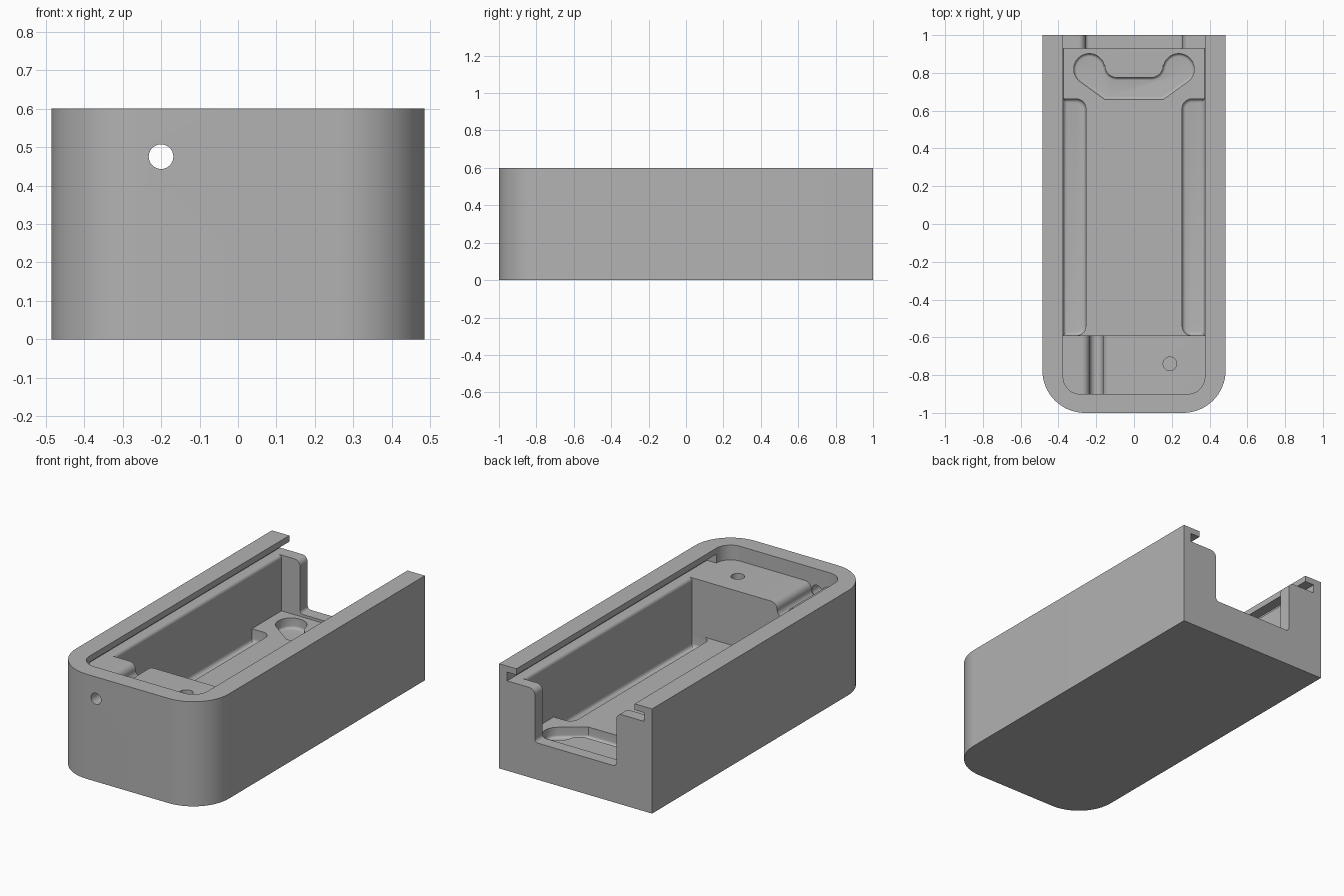
import bpy, bmesh
from math import radians, cos, sin

default = bpy.data.objects.get("Cube")
if default:
    bpy.data.objects.remove(default, do_unlink=True)

mat = bpy.data.materials.new("plain_grey")
mat.use_nodes = True
GREY = (0.45, 0.45, 0.45, 1)
mat.diffuse_color = GREY
mat.node_tree.nodes["Principled BSDF"].inputs["Base Color"].default_value = GREY


def arc(cx, cy, r, a0, a1, n=10):
    """Points on an arc, angles in degrees."""
    angles = [radians(a0 + (a1 - a0) * i / n) for i in range(n + 1)]
    return [(cx + r * cos(a), cy + r * sin(a)) for a in angles]


def mirrored(half):
    """Close a right-hand outline with its mirror image across x = 0."""
    return half + [(-x, y) for x, y in reversed(half)]


def round_front(w, front, back, r, n=16):
    """Plan outline with two rounded front corners and a square back."""
    return mirrored(arc(w - r, front + r, r, -90, 0, n) + [(w, back)])


def flared(w, bottom, top, foot, flare):
    """Trough section: rounded foot, straight sides, lip flaring outwards."""
    return mirrored(arc(w - foot, bottom + foot, foot, -90, 0)
                    + arc(w + flare, top - flare, flare, 180, 90)
                    + [(w + flare, top + 0.015)])


def prism(name, pts, lo, hi, axis="z", fillet=0):
    """Extrude an outline along z (plan) or y (section); round its low rim."""
    bm = bmesh.new()
    place = (lambda p: (p[0], p[1], lo)) if axis == "z" else (lambda p: (p[0], lo, p[1]))
    base = bm.faces.new([bm.verts.new(place(p)) for p in pts])
    top = bmesh.ops.extrude_face_region(bm, geom=[base])["geom"]
    shift = (0, 0, hi - lo) if axis == "z" else (0, hi - lo, 0)
    bmesh.ops.translate(bm, vec=shift, verts=[v for v in top if isinstance(v, bmesh.types.BMVert)])
    bmesh.ops.remove_doubles(bm, verts=bm.verts, dist=1e-5)
    if fillet:
        rim = [e for e in bm.edges if all(abs(v.co.z - lo) < 1e-5 for v in e.verts)]
        bmesh.ops.bevel(bm, geom=rim, offset=fillet, segments=5, profile=0.5, affect="EDGES")
    bmesh.ops.recalc_face_normals(bm, faces=bm.faces)
    mesh = bpy.data.meshes.new(name)
    bm.to_mesh(mesh)
    bm.free()
    obj = bpy.data.objects.new(name, mesh)
    bpy.context.collection.objects.link(obj)
    return obj


def shifted(pts, dx):
    return [(x + dx, y) for x, y in pts]


def box(w, front, back):
    return mirrored([(w, front), (w, back)])


FLOOR, SILL, LEDGE, WALL = 0.195, 0.21, 0.515, 0.375

# Outer shell
case = prism("case_body", round_front(0.485, -1, 1, 0.225), 0, 0.6)
case.data.materials.append(mat)

cutters = [
    # Lid opening and the sliding lid grooves beneath the lips
    prism("lid_opening", round_front(WALL, -0.9, 1.1, 0.09), LEDGE, 0.7),
    prism("lid_groove", box(0.434, -0.81, 1.1), LEDGE, 0.565),
    # Main cavity with softened upper rails, and the open back
    prism("cavity", flared(WALL, FLOOR, LEDGE, 0.002, 0.02), -0.59, 0.93, "y"),
    prism("back_opening", flared(0.258, SILL, LEDGE, 0.02, 0.035), 0.9, 1.1, "y"),
    # Cable channel, cable hole and screw hole in the front block
    prism("cable_channel", shifted(flared(0.035, 0.44, LEDGE, 0.0345, 0.04), -0.2),
          -0.9, -0.5, "y"),
    prism("cable_hole", arc(-0.2, 0.475, 0.032, 0, 350, 35), -1.1, -0.7, "y"),
    prism("screw_hole", arc(0.19, -0.74, 0.036, 0, 350, 35), 0.35, 0.55),
]

# Long side troughs in the floor
for side in (-1, 1):
    outline = ([(WALL, -0.59), (WALL, 0.662)]
               + arc(0.305, 0.612, 0.05, 90, 180) + arc(0.305, -0.54, 0.05, 180, 270))
    cutters.append(prism("floor_trough", [(side * x, y) for x, y in outline],
                         0.12, FLOOR + 0.02, fillet=0.02))

# Two-lobed finger recess near the back
lobes = mirrored([(0.155, 0.66)] + arc(0.237, 0.82, 0.082, -57, 165, 24)
                 + arc(0.09, 0.84, 0.065, 0, -90))
cutters.append(prism("finger_recess", lobes, 0.135, FLOOR + 0.02, fillet=0.015))

# Carve the shell
bpy.context.view_layer.objects.active = case
for cutter in cutters:
    cutter.hide_render = True
    mod = case.modifiers.new(cutter.name, "BOOLEAN")
    mod.operation, mod.solver, mod.object = "DIFFERENCE", "EXACT", cutter
    bpy.ops.object.modifier_apply(modifier=mod.name)
    bpy.data.objects.remove(cutter, do_unlink=True)

bpy.ops.object.select_all(action="DESELECT")
case.select_set(True)
bpy.ops.object.shade_smooth_by_angle(angle=radians(30))
